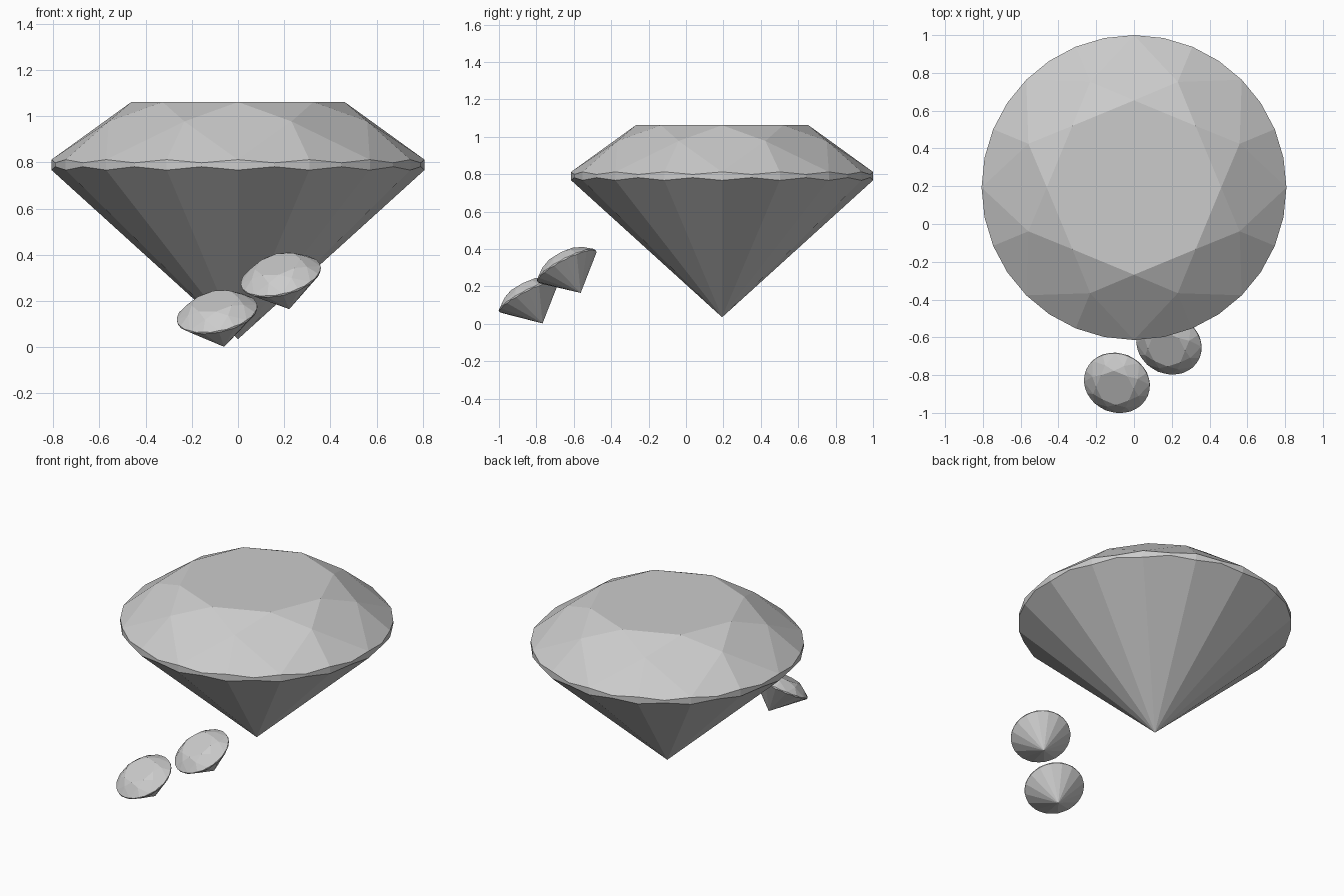
import bpy, bmesh, math
from mathutils import Vector

if "Cube" in bpy.data.objects:
    bpy.data.objects.remove(bpy.data.objects["Cube"])

grey = bpy.data.materials.new("stone_grey")
grey.diffuse_color = (0.6, 0.6, 0.6, 1)
grey.use_nodes = True
grey.node_tree.nodes["Principled BSDF"].inputs["Base Color"].default_value = grey.diffuse_color


def ring(bm, count, radius, heights, offset=0.0):
    """Ring of vertices, cycling through the given heights."""
    verts = []
    for i in range(count):
        a = math.tau * (i + offset) / count
        z = heights[i % len(heights)]
        verts.append(bm.verts.new((radius * math.cos(a), radius * math.sin(a), z)))
    return verts


def brilliant(name, tip, axis, scale):
    """Brilliant-cut gem of girdle radius 1, with its tip at the local origin."""
    bm = bmesh.new()
    culet = bm.verts.new((0, 0, 0))
    low = ring(bm, 32, 1, (0.907, 0.925))
    high = ring(bm, 32, 1, (0.963, 0.946))
    star = ring(bm, 8, 0.75, (1.168,), 0.5)
    table = ring(bm, 8, 0.572, (1.272,))

    # flat table on top
    bm.faces.new(table)
    # wavy girdle
    for i in range(32):
        j = (i + 1) % 32
        bm.faces.new((low[i], low[j], high[j], high[i]))
    # pavilion facets down to the tip
    for i in range(0, 32, 2):
        bm.faces.new((culet, low[(i + 2) % 32], low[i + 1], low[i]))
    # crown: star, kite and upper girdle facets
    for k in range(8):
        n, g = (k + 1) % 8, 4 * k
        bm.faces.new((table[k], star[k], table[n]))
        bm.faces.new((table[k], star[k - 1], high[g], star[k]))
        for s in (g, g + 2):
            bm.faces.new((star[k], high[s], high[s + 1], high[(s + 2) % 32]))

    bmesh.ops.recalc_face_normals(bm, faces=bm.faces[:])
    mesh = bpy.data.meshes.new(name)
    bm.to_mesh(mesh)
    bm.free()
    mesh.materials.append(grey)
    obj = bpy.data.objects.new(name, mesh)
    bpy.context.collection.objects.link(obj)
    obj.location = tip
    obj.scale = (scale,) * 3
    obj.rotation_mode = 'QUATERNION'
    obj.rotation_quaternion = Vector((0, 0, 1)).rotation_difference(Vector(axis))
    return obj


# one large upright gem and two small tilted ones
brilliant("large_gem", (0, 0.193, 0.035), (0, 0, 1), 0.807)
brilliant("small_gem_left", (-0.06, -0.767, 0.002), (-0.03, -0.073, 0.143), 0.177)
brilliant("small_gem_right", (0.222, -0.563, 0.165), (-0.036, -0.073, 0.14), 0.177)
